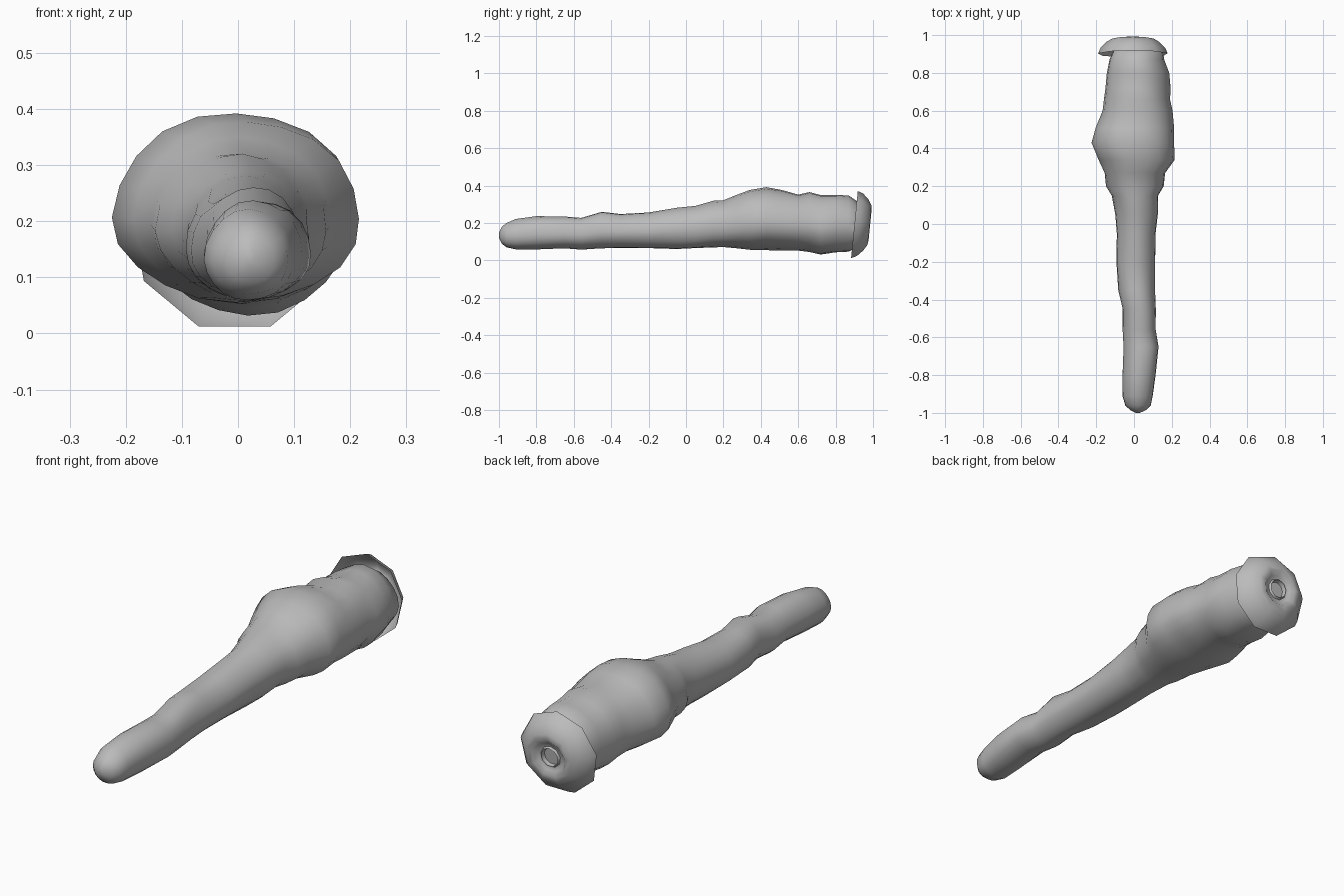
import bpy, bmesh, math
from math import sin, cos, tau
from mathutils import Vector

cube = bpy.data.objects.get("Cube")
if cube:
    bpy.data.objects.remove(cube)

# Single plain grey surface
grey = bpy.data.materials.new("plain_grey")
grey.use_nodes = True
colour = (0.5, 0.5, 0.5, 1)
grey.diffuse_color = colour
grey.node_tree.nodes["Principled BSDF"].inputs["Base Color"].default_value = colour


def loft(name, rings, close_start, close_end, angle):
    """Skin a list of point rings into one smooth-shaded object."""
    bm = bmesh.new()
    loops = [[bm.verts.new(p) for p in ring] for ring in rings]
    count = len(loops[0])
    for a, b in zip(loops, loops[1:]):
        for i in range(count):
            j = (i + 1) % count
            bm.faces.new((a[i], a[j], b[j], b[i]))
    if close_start:
        bm.faces.new(loops[0][::-1])
    if close_end:
        bm.faces.new(loops[-1])
    bmesh.ops.recalc_face_normals(bm, faces=bm.faces)
    mesh = bpy.data.meshes.new(name)
    bm.to_mesh(mesh)
    bm.free()
    obj = bpy.data.objects.new(name, mesh)
    bpy.context.collection.objects.link(obj)
    mesh.materials.append(grey)
    bpy.ops.object.select_all(action="DESELECT")
    obj.select_set(True)
    bpy.context.view_layer.objects.active = obj
    bpy.ops.object.shade_smooth_by_angle(angle=math.radians(angle))
    return obj


# Lumpy body outline: y, right edge, left edge, underside, top
stations = [
    (-1, .01, .03, .12, .15), (-.985, -.02, .065, .09, .18),
    (-.96, -.045, .09, .07, .2), (-.91, -.06, .1, .058, .22),
    (-.8, -.06, .115, .06, .238), (-.65, -.055, .13, .065, .235),
    (-.56, -.06, .115, .06, .23), (-.45, -.06, .115, .065, .26),
    (-.35, -.085, .11, .068, .25), (-.2, -.095, .11, .065, .255),
    (-.05, -.09, .115, .06, .28), (.05, -.1, .125, .065, .29),
    (.15, -.115, .13, .07, .32), (.2, -.145, .16, .07, .32),
    (.27, -.155, .165, .065, .35), (.34, -.185, .218, .06, .38),
    (.43, -.222, .215, .055, .392), (.51, -.205, .21, .055, .38),
    (.6, -.165, .205, .055, .355), (.66, -.16, .19, .045, .365),
    (.72, -.155, .19, .032, .35), (.8, -.145, .185, .045, .352),
    (.87, -.13, .16, .045, .345), (.92, -.11, .15, .07, .31),
    (.95, -.05, .09, .13, .25),
]
SIDES = 20


def body_ring(y, right, left, low, high):
    # The widest line sits a little below the middle
    mid = low + (high - low) * .45
    ring = []
    for i in range(SIDES):
        a = tau * i / SIDES
        lump = 1 + .025 * sin(3 * a + 11 * y) * cos(2 * a - 17 * y)
        x = (left + right) / 2 + (left - right) / 2 * cos(a) * lump
        up = high - mid if sin(a) > 0 else mid - low
        ring.append(Vector((x, y, mid + up * sin(a) * lump)))
    return ring


loft("lumpy_body", [body_ring(*s) for s in stations], True, True, 50)

# Flared end cap, open at the front, with a dimpled back: radius, y
cap_profile = [(.185, .9), (.172, .93), (.14, .962), (.11, .98), (.085, .984),
               (.065, .968), (.048, .964), (.042, .974), (.038, .955)]


def cap_ring(radius, y):
    ring = []
    for i in range(9):
        a = tau * (i + .25) / 9
        rise = radius * sin(a)
        ring.append(Vector((radius * cos(a) * 1.01 - .006,
                            y + rise * .1, .186 + rise)))
    return ring


loft("flared_end_cap", [cap_ring(*p) for p in cap_profile], False, True, 60)
